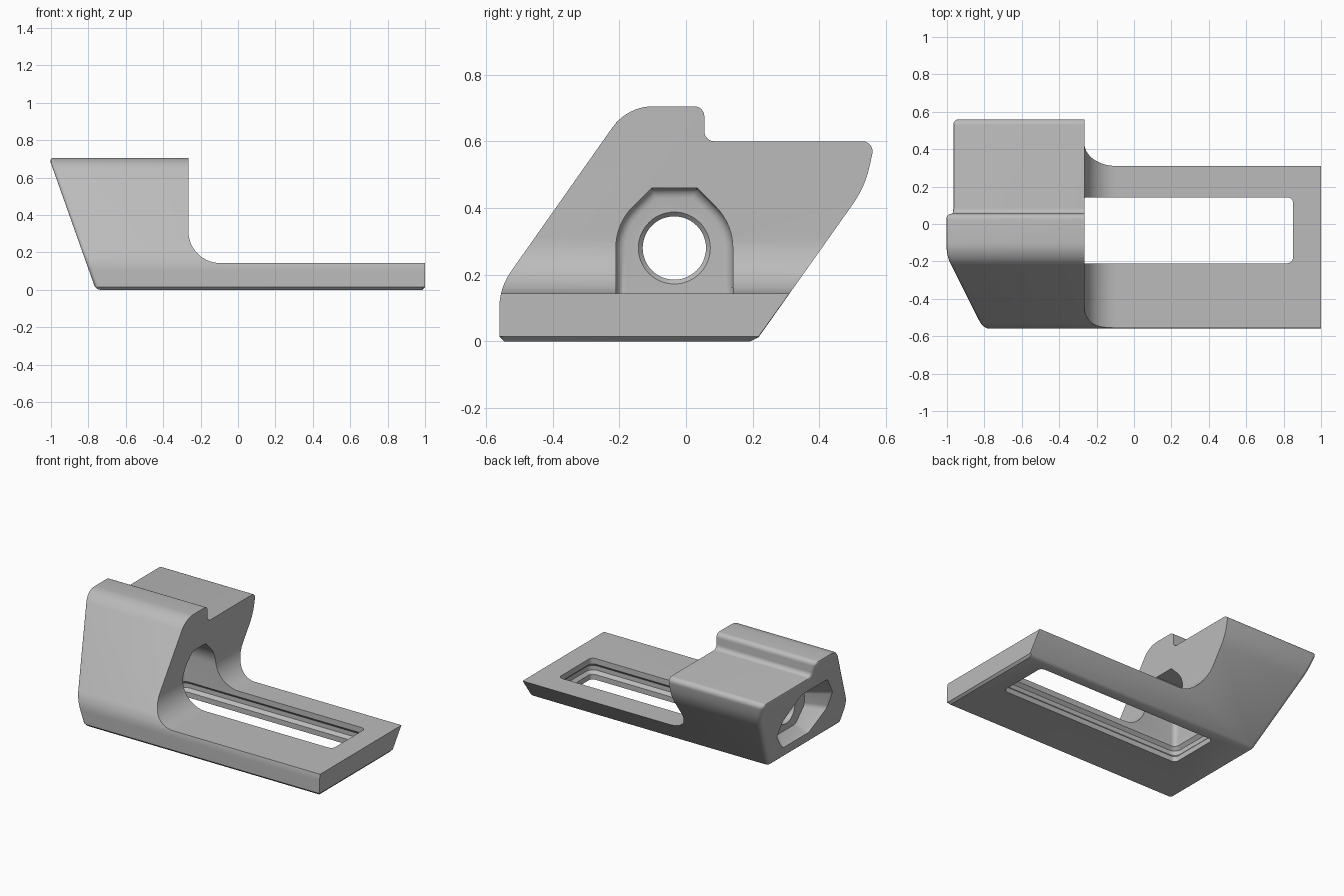
import bpy, bmesh
from math import sin, cos, tan, pi
from mathutils import Vector

if "Cube" in bpy.data.objects:
    bpy.data.objects.remove(bpy.data.objects["Cube"], do_unlink=True)

grey = bpy.data.materials.new("plain_grey")
grey.use_nodes = True
grey.diffuse_color = (0.5, 0.5, 0.5, 1)
grey.node_tree.nodes["Principled BSDF"].inputs["Base Color"].default_value = (0.5, 0.5, 0.5, 1)


def fillet(corners):
    """Round a polygon given as (u, v, radius, segments)."""
    pts, n = [], len(corners)
    for i, (u, v, r, seg) in enumerate(corners):
        p = Vector((u, v))
        if r == 0:
            pts.append(p)
            continue
        a = (Vector(corners[i - 1][:2]) - p).normalized()
        b = (Vector(corners[(i + 1) % n][:2]) - p).normalized()
        half = a.angle(b) / 2
        c = p + (a + b).normalized() * r / sin(half)
        va = (p + a * r / tan(half) - c).normalized()
        vb = (p + b * r / tan(half) - c).normalized()
        pts += [c + va.slerp(vb, k / seg).normalized() * r for k in range(seg + 1)]
    return pts


def loft(name, rings, bevel_first=0):
    """Skin a stack of equal rings and cap both ends."""
    bm = bmesh.new()
    rows = [[bm.verts.new(p) for p in ring] for ring in rings]
    n = len(rows[0])
    for lo, hi in zip(rows, rows[1:]):
        for i in range(n):
            j = (i + 1) % n
            bm.faces.new((lo[i], lo[j], hi[j], hi[i]))
    cap = bm.faces.new(rows[0])
    bm.faces.new(rows[-1])
    bmesh.ops.recalc_face_normals(bm, faces=bm.faces)
    if bevel_first:
        bmesh.ops.bevel(bm, geom=list(cap.edges), offset=bevel_first, segments=4,
                        profile=0.5, affect='EDGES', clamp_overlap=False)
    mesh = bpy.data.meshes.new(name)
    bm.to_mesh(mesh)
    bm.free()
    mesh.materials.append(grey)
    obj = bpy.data.objects.new(name, mesh)
    bpy.context.collection.objects.link(obj)
    return obj


def end_x(z):
    return -0.76 - 0.355 * z


# Clamp body: side profile run along x, with a leaning end
profile = fillet([(-0.56, 0, 0.015, 1), (0.209, 0, 0.03, 1), (0.537, 0.463, 0.31, 8),
                  (0.567, 0.6, 0.03, 6), (0.055, 0.6, 0.03, 6), (0.055, 0.705, 0.03, 6),
                  (-0.176, 0.705, 0.15, 10), (-0.56, 0.16, 0.19, 8)])
body = loft("clamp_body", [
    [(end_x(z), y, z) for y, z in profile],
    [(0.987, y, z) for y, z in profile],
    [(1, y, max(z, 0.015)) for y, z in profile]], bevel_first=0.024)

cutters = []

# Step above the long base plate, with a rounded inner corner
step = fillet([(-0.265, 0.143, 0.17, 14), (1.2, 0.143, 0, 1), (1.2, 0.9, 0, 1), (-0.265, 0.9, 0, 1)])
cutters.append(loft("step_cutter", [[(x, y, z) for x, z in step] for y in (-0.8, 0.8)]))

# Slot through the base, with a groove around its wall
def slot_ring(z, grow):
    x0, x1, y0, y1 = -0.5 - grow, 0.85 + grow, -0.21 - grow, 0.143 + grow
    r = 0.03 + grow
    return [(x, y, z) for x, y in fillet([(x0, y0, r, 5), (x1, y0, r, 5), (x1, y1, r, 5), (x0, y1, r, 5)])]

cutters.append(loft("slot_cutter", [slot_ring(z, g) for z, g in
               ((-0.05, 0), (0.035, 0), (0.055, 0.02), (0.085, 0.02), (0.105, 0), (0.16, 0))]))

# Arched pocket facing the plate, rounded at its floor
CY, CZ, R = -0.035, 0.28, 0.1755
arch = [(R, -0.16)] + [(R * cos(k * pi / 32), R * sin(k * pi / 32)) for k in range(9)] + [(0.068, 0.18)]
arch += [(-u, v) for u, v in reversed(arch)]
rings = []
for k in range(6):
    a = k / 5 * pi / 2
    s = 0.83 + 0.17 * sin(a)
    rings.append([(-0.47 - 0.03 * cos(a), CY + u * s, CZ + v * s) for u, v in arch])
rings.append([(0, CY + u, CZ + v) for u, v in arch])
cutters.append(loft("arch_cutter", rings))

# Flared recess in the leaning end
octagon = fillet([(0.14, 0.21, 0.05, 4), (0.27, 0.06, 0.05, 4), (0.27, -0.06, 0.05, 4), (0.14, -0.19, 0.05, 4),
                  (-0.14, -0.19, 0.05, 4), (-0.27, -0.06, 0.05, 4), (-0.27, 0.06, 0.05, 4), (-0.14, 0.21, 0.05, 4)])
cutters.append(loft("recess_cutter", [
    [(end_x(CZ + v) - 0.1, CY + u * 1.18, CZ + v * 1.18) for u, v in octagon],
    [(end_x(CZ + v) + 0.02, CY + u * 0.95, CZ + v * 0.95) for u, v in octagon],
    [(-0.72, CY + u * 0.72, CZ + v * 0.72) for u, v in octagon]]))

# Round hole with a chamfered mouth
def circle(x, r):
    return [(x, CY + r * cos(k * pi / 24), CZ + r * sin(k * pi / 24)) for k in range(48)]

cutters.append(loft("hole_cutter", [circle(x, r) for x, r in
               ((-1.1, 0.095), (-0.513, 0.095), (-0.5, 0.108), (-0.45, 0.108))]))

# Cut the body
bpy.context.view_layer.objects.active = body
for o in bpy.context.selected_objects:
    o.select_set(False)
body.select_set(True)
for c in cutters:
    c.hide_render = True
    mod = body.modifiers.new(c.name, 'BOOLEAN')
    mod.operation, mod.solver, mod.object = 'DIFFERENCE', 'EXACT', c
    bpy.ops.object.modifier_apply(modifier=mod.name)
    bpy.data.objects.remove(c, do_unlink=True)
bpy.ops.object.shade_smooth_by_angle(angle=pi / 6)
